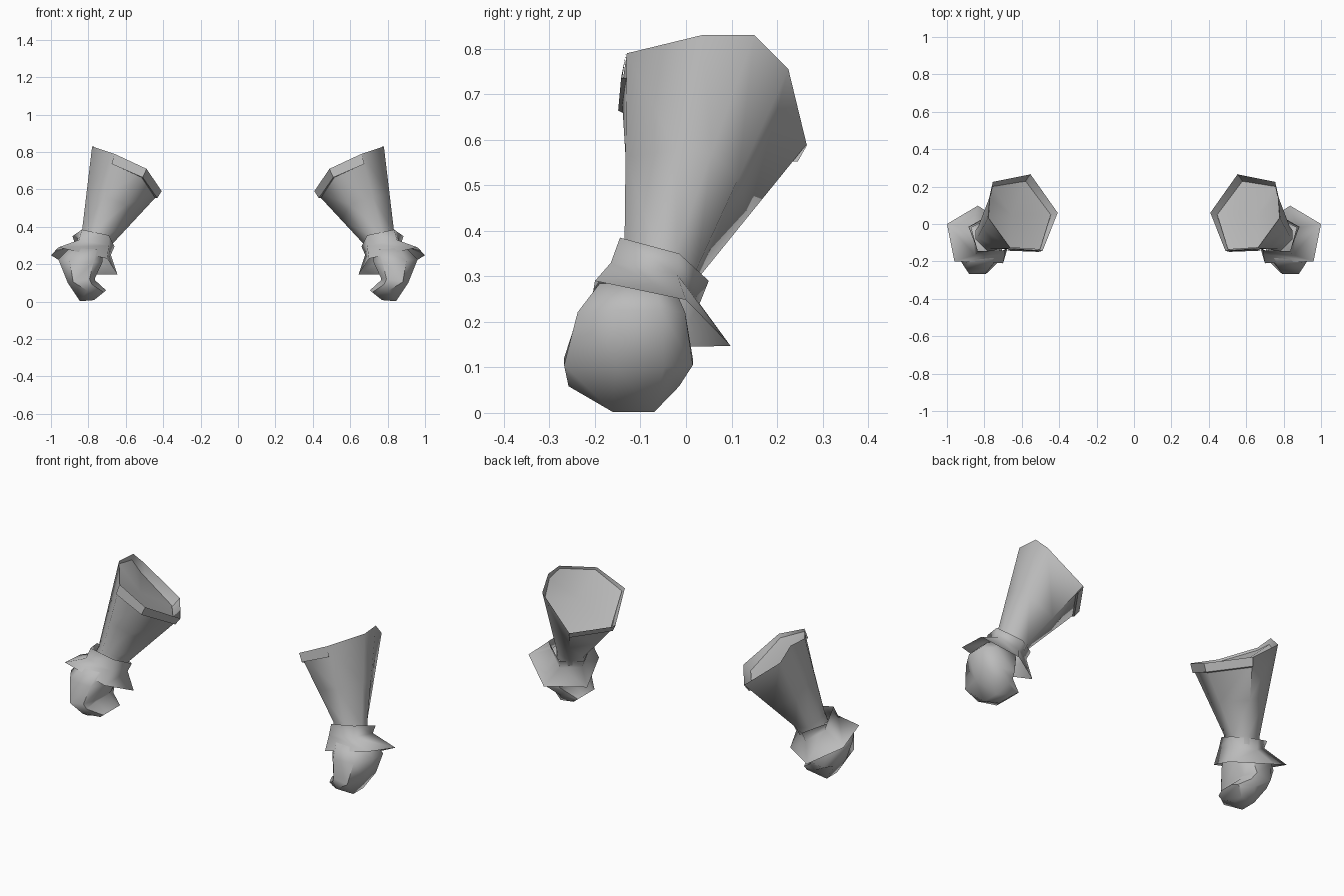
import bpy, bmesh, math
from mathutils import Vector

cube = bpy.data.objects.get("Cube")
if cube:
    bpy.data.objects.remove(cube, do_unlink=True)

grey = bpy.data.materials.new("plain grey")
grey.use_nodes = True
grey.diffuse_color = (0.5, 0.5, 0.5, 1)
grey.node_tree.nodes["Principled BSDF"].inputs["Base Color"].default_value = (0.5, 0.5, 0.5, 1)


def loft(name, rings, closed=True, caps=False, tip=None, angle=50):
    """Skin a list of equal rings and mirror the result to the other arm."""
    bm = bmesh.new()
    loops = [[bm.verts.new(p) for p in ring] for ring in rings]
    n = len(loops[0])
    for a, b in zip(loops, loops[1:]):
        for i in range(n if closed else n - 1):
            j = (i + 1) % n
            bm.faces.new((a[i], a[j], b[j], b[i]))
    if caps:
        bm.faces.new(loops[0])
        bm.faces.new(loops[-1])
    if tip:
        top = bm.verts.new(tip)
        for i in range(n):
            bm.faces.new((loops[-1][i], loops[-1][(i + 1) % n], top))
    bmesh.ops.recalc_face_normals(bm, faces=bm.faces)
    mesh = bpy.data.meshes.new(name)
    bm.to_mesh(mesh)
    bm.free()
    mesh.materials.append(grey)
    obj = bpy.data.objects.new(name, mesh)
    bpy.context.collection.objects.link(obj)
    bpy.ops.object.select_all(action='DESELECT')
    bpy.context.view_layer.objects.active = obj
    obj.select_set(True)
    bpy.ops.object.shade_smooth_by_angle(angle=math.radians(angle))
    mirror = obj.modifiers.new("other arm", 'MIRROR')
    mirror.use_mirror_merge = False
    return obj


# Flared sleeve, from the slanted rim down into the wrist band
rim = [Vector(p) for p in (
    (.66, -.13, .79), (.78, .035, .83), (.77, .15, .83), (.755, .225, .755),
    (.555, .265, .59), (.41, .06, .59), (.49, -.142, .71))]
wrist = [Vector(p) for p in (
    (.77, -.135, .375), (.835, -.07, .37), (.835, -.02, .36), (.80, .025, .32),
    (.72, .03, .30), (.67, -.03, .31), (.69, -.12, .36))]
middle = [a.lerp(b, .55) for a, b in zip(rim, wrist)]
tuck = [p + Vector((.012, -.012, -.04)) for p in wrist]
loft("sleeve", [rim, middle, wrist, tuck], angle=65)

# Arm end filling the sleeve just below the rim, deeper towards the back
centre = sum(rim, Vector()) / len(rim)
depth = (.03, .03, .06, .11, .14, .12, .05)
fill = [a.lerp(b, d).lerp(centre, .02) for a, b, d in zip(rim, wrist, depth)]
fill_centre = sum(fill, Vector()) / len(fill) + Vector((.01, -.01, -.02))
loft("sleeve_filling", [fill], tip=fill_centre, angle=80)

# Turned-over trim around the inner part of the rim
order = (4, 5, 6, 0)


def trim_row(drop, out):
    row = []
    for i in order:
        away = rim[i] - centre
        away.z = 0
        row.append(rim[i].lerp(wrist[i], drop) + away.normalized() * out)
    return row


loft("rim_trim", [trim_row(0, .002), trim_row(.13, .012), trim_row(.13, 0)],
     closed=False, angle=30)

# Wrist band that pinches in, then flares to a pointed five-sided guard
band_top = [(.885, -.015, .35), (.77, .05, .29), (.66, -.02, .295),
            (.69, -.14, .355), (.835, -.145, .385)]
band_waist = [(.87, -.02, .305), (.78, .03, .24), (.68, -.03, .25),
              (.69, -.16, .30), (.85, -.165, .33)]
guard_edge = [(1.0, 0, .248), (.835, .098, .147), (.645, -.025, .145),
              (.70, -.21, .23), (.96, -.20, .29)]
loft("wrist_guard", [band_top, band_waist, guard_edge], angle=85)


# Mitten fist curling inward: outer (x, z), inner (x, z), front y, back y,
# and how far the front and back edges sit towards the inner side
def fist_ring(outer, inner, front, back, edge):
    mid, half = (front + back) / 2, (back - front) / 2

    def at(t, y):
        return (outer[0] + (inner[0] - outer[0]) * t, y,
                outer[1] + (inner[1] - outer[1]) * t)
    return [at(0, mid - half * .2), at(0, mid + half * .55),
            at(edge, back), at(.8, back),
            at(1, mid + half * .5), at(1, mid - half * .5),
            at(.8, front), at(edge, front)]


sections = [((.90, .285), (.72, .28), -.19, -.03, .2),
            ((.96, .225), (.725, .21), -.238, -.002, .25),
            ((.91, .10), (.765, .125), -.268, .015, .2),
            ((.845, .002), (.765, .115), -.258, -.015, .5),
            ((.77, .008), (.705, .06), -.195, -.045, .5)]
loft("fist", [fist_ring(*s) for s in sections], caps=True, angle=60)
